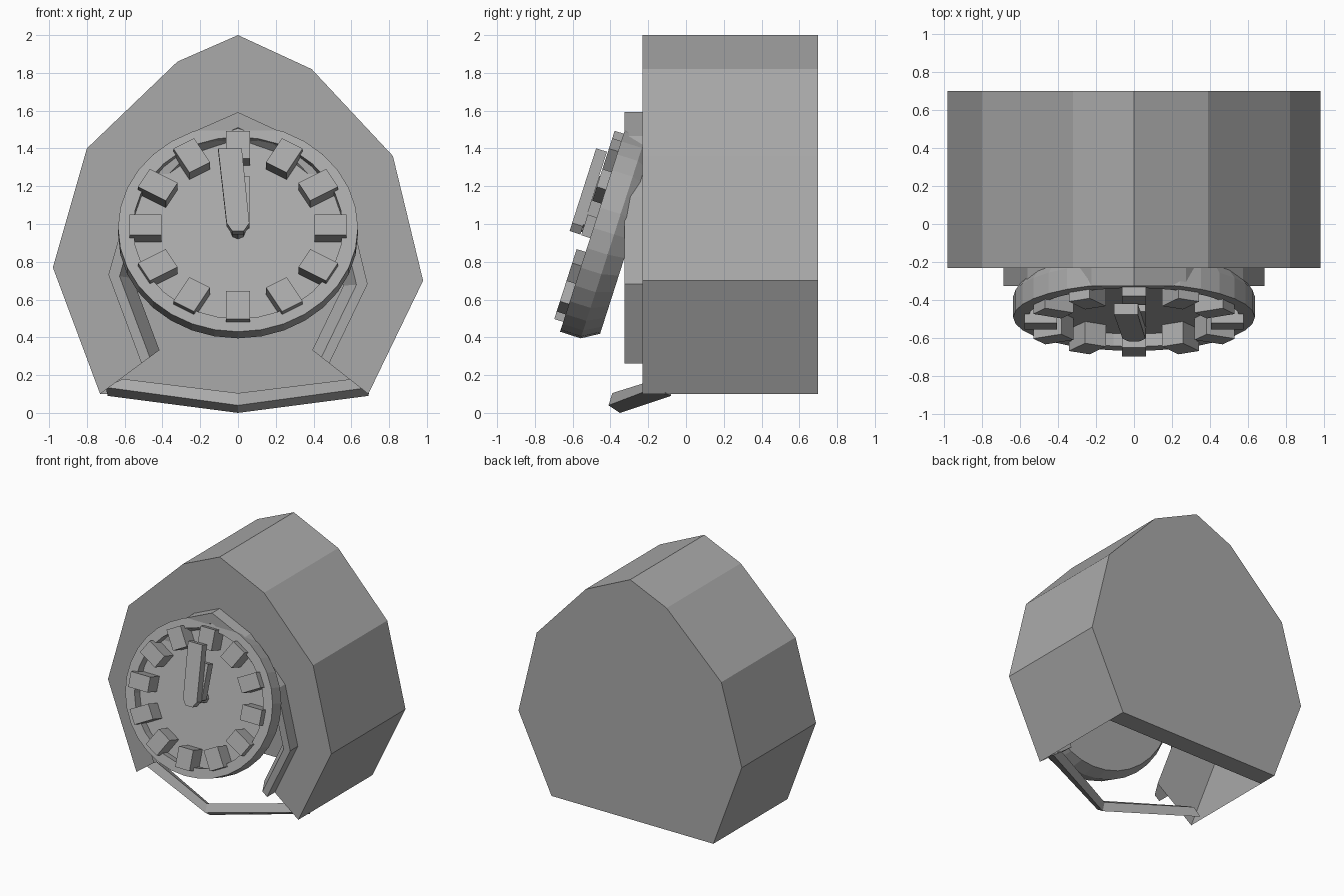
import bpy, bmesh, math
from mathutils import Vector, Matrix

cube = bpy.data.objects.get("Cube")
if cube:
    bpy.data.objects.remove(cube, do_unlink=True)

grey = bpy.data.materials.new("plain_grey")
grey.use_nodes = True
grey.diffuse_color = (0.4, 0.4, 0.4, 1)
grey.node_tree.nodes["Principled BSDF"].inputs["Base Color"].default_value = (0.4, 0.4, 0.4, 1)


def finish(name, bm, matrix=None, recalc=True):
    if matrix:
        bm.transform(matrix)
    if recalc:
        bmesh.ops.recalc_face_normals(bm, faces=bm.faces)
    mesh = bpy.data.meshes.new(name)
    bm.to_mesh(mesh)
    bm.free()
    mesh.materials.append(grey)
    ob = bpy.data.objects.new(name, mesh)
    bpy.context.collection.objects.link(ob)
    return ob


def sweep(name, rings, closed_section=True):
    """Join matching cross-sections into a capped bar."""
    bm = bmesh.new()
    rows = [[bm.verts.new(p) for p in ring] for ring in rings]
    n = len(rows[0])
    for a, b in zip(rows, rows[1:]):
        for i in range(n):
            j = (i + 1) % n
            bm.faces.new((a[i], a[j], b[j], b[i]))
    bm.faces.new(rows[0])
    bm.faces.new(rows[-1])
    return finish(name, bm)


def plate(name, outline, low, high, matrix):
    """Extrude a flat outline between two heights."""
    bm = bmesh.new()
    face = bm.faces.new([bm.verts.new((x, y, low)) for x, y in outline])
    out = bmesh.ops.extrude_face_region(bm, geom=[face])
    top = [v for v in out["geom"] if isinstance(v, bmesh.types.BMVert)]
    bmesh.ops.translate(bm, verts=top, vec=(0, 0, high - low))
    return finish(name, bm, matrix)


# Body outline, from the lower left corner over the top to the lower right
outline = [(-.73, .1), (-.98, .77), (-.8, 1.4), (-.32, 1.86), (0, 2),
           (.39, 1.82), (.82, 1.36), (.98, .7), (.69, .1)]
FRONT, BACK, INNER_BACK = -.23, .7, .55


def inset(k, y):
    return [(x * k, y, .64 + (z - .64) * k) for x, z in outline]


# Body shell: open underneath, with an opening in the front
bm = bmesh.new()
rim, front, rear, inner = [[bm.verts.new(p) for p in inset(k, y)] for k, y in
                           ((.7, FRONT), (1, FRONT), (1, BACK), (1, INNER_BACK))]
for a, b in ((rim, front), (front, inner), (inner, rear)):
    for i in range(len(outline) - 1):
        bm.faces.new((a[i], a[i + 1], b[i + 1], b[i]))
bm.faces.new(rear)
bm.faces.new(inner)
bm.faces.new((inner[0], inner[-1], rear[-1], rear[0]))
finish("body_shell", bm)

# Bevelled frame around the opening
section = [inset(.7, FRONT), inset(.7, -.325), inset(.64, -.325), inset(.57, FRONT)]
sweep("opening_frame", list(zip(*section)))

# Bent bar below the opening
middle = [(0, -.41, .04), (0, -.39, .105), (0, -.33, .065), (0, -.35, 0)]
end = [(.7, -.16, .135), (.61, -.15, .18), (.62, -.07, .14), (.69, -.08, .09)]
sweep("lower_bar", [[(-x, y, z) for x, y, z in end], middle, end])

# Tilted dial space: local x across, local y up the face, local z outwards
tilt = math.radians(17.8)
s, c = math.sin(tilt), math.cos(tilt)
place = Matrix(((1, 0, 0, 0), (0, s, -c, -.49), (0, c, s, .98), (0, 0, 0, 1)))
squash = place @ Matrix.Diagonal((1, .91, 1, 1))

# Dial body with a recessed face
profile = [(.575, -.205), (.635, -.115), (.635, 0), (.555, 0), (.555, -.07)]
SIDES = 32
sweep("dial", [[squash @ Vector((r * math.cos(t), r * math.sin(t), h))
                for t in (2 * math.pi * i / SIDES for i in range(SIDES))]
               for r, h in profile])

# Twelve hour markers
for i in range(12):
    turn = Matrix.Rotation(i * math.pi / 6, 4, "Z")
    plate(f"hour_marker_{i + 1}", [(.405, -.063), (.575, -.063), (.575, .063), (.405, .063)],
          -.07, .05, squash @ turn)

# Hands and their pin
plate("hour_hand", [(-.05, 0), (0, -.04), (.06, 0), (.06, .27), (-.04, .27)],
      -.01, .055, place)
plate("minute_hand", [(-.06, -.01), (-.03, -.055), (.03, -.055), (.06, -.01),
                      (.02, .405), (-.105, .405)], .055, .115, place)
plate("hand_pin", [(.04 * math.cos(i * math.pi / 4), .04 * math.sin(i * math.pi / 4))
                   for i in range(8)], -.07, .06, place)
